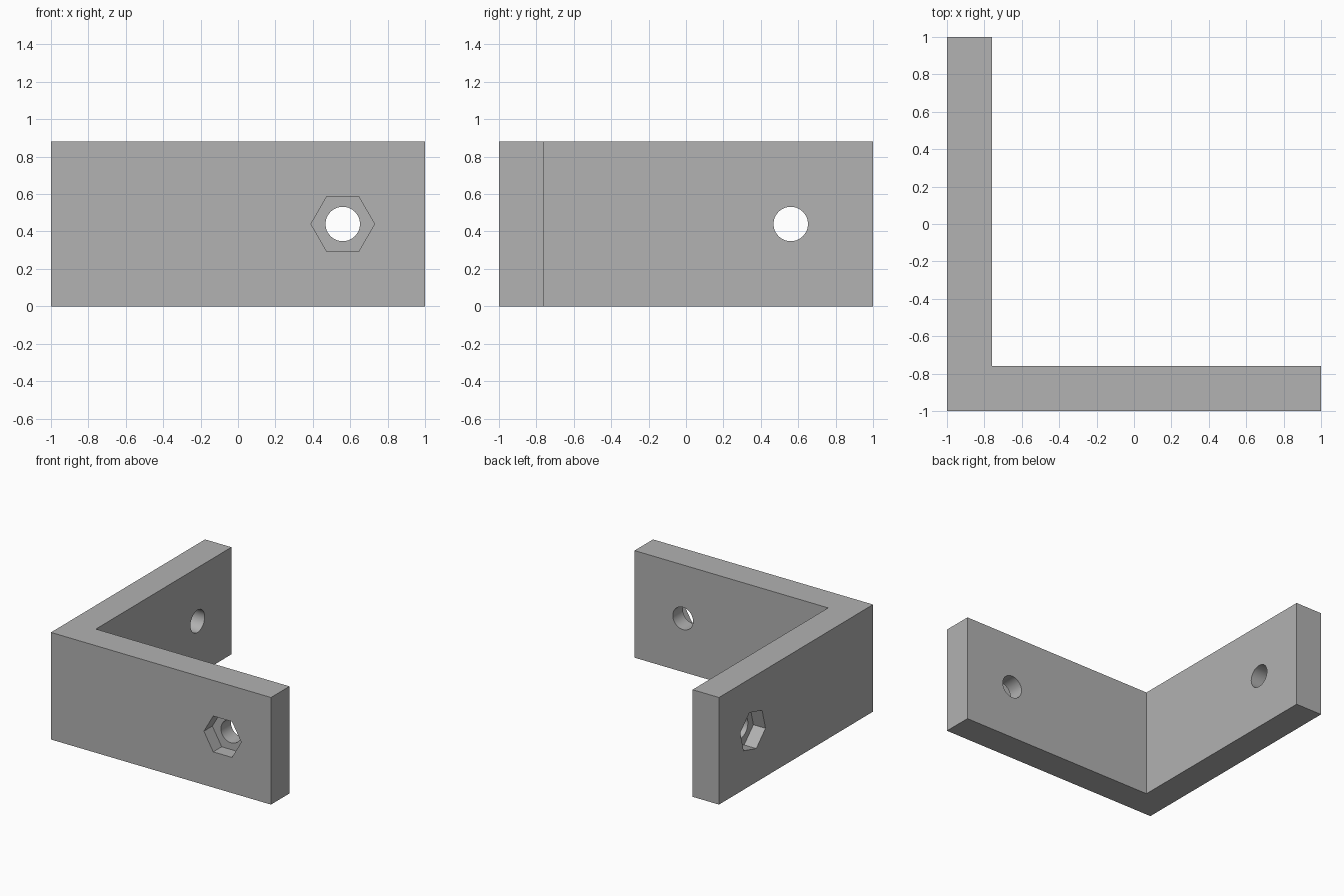
import bpy
import bmesh
from math import radians, pi
from mathutils import Matrix, Vector

if "Cube" in bpy.data.objects:
    bpy.data.objects.remove(bpy.data.objects["Cube"], do_unlink=True)

HEIGHT, THICK = 0.88, 0.24
HOLE_POS, HOLE_R = 0.56, 0.092
NUT_R, NUT_DEPTH = 0.17, 0.11

grey = bpy.data.materials.new("plain grey")
grey.use_nodes = True
colour = (0.445, 0.445, 0.445, 1)
grey.diffuse_color = colour
grey.node_tree.nodes["Principled BSDF"].inputs["Base Color"].default_value = colour


def finish(bm, name):
    bmesh.ops.recalc_face_normals(bm, faces=bm.faces)
    mesh = bpy.data.meshes.new(name)
    bm.to_mesh(mesh)
    bm.free()
    mesh.materials.append(grey)
    obj = bpy.data.objects.new(name, mesh)
    bpy.context.collection.objects.link(obj)
    return obj


def prism_cutter(name, sides, radius, start, end, axis, turn):
    """Prism along axis from start to end; turn spins it about that axis."""
    bm = bmesh.new()
    place = (Matrix.Translation((start + end) / 2)
             @ Matrix.Rotation(turn, 4, axis)
             @ Vector((0, 0, 1)).rotation_difference(axis).to_matrix().to_4x4())
    bmesh.ops.create_cone(bm, cap_ends=True, segments=sides, radius1=radius,
                          radius2=radius, depth=(end - start).length, matrix=place)
    # Start with one corner level with the prism centre
    level = Vector((0, 0, 1)).cross(axis)
    centre = (start + end) / 2
    corner = bm.verts[:][0].co - centre
    corner -= axis * corner.dot(axis)
    angle = corner.cross(level).dot(axis)
    fix = (corner.angle(level)) * (1 if angle >= 0 else -1)
    spin = Matrix.Rotation(fix + turn, 4, axis)
    bmesh.ops.rotate(bm, cent=centre, matrix=spin.to_3x3(), verts=bm.verts)
    obj = finish(bm, name)
    obj.hide_render = True
    return obj


# Corner bracket: L profile extruded upward
bm = bmesh.new()
inner = THICK - 1
profile = [(-1, -1), (1, -1), (1, inner), (inner, inner), (inner, 1), (-1, 1)]
base = bm.faces.new([bm.verts.new((x, y, 0)) for x, y in profile])
top = bmesh.ops.extrude_face_region(bm, geom=[base])["geom"]
bmesh.ops.translate(bm, vec=(0, 0, HEIGHT),
                    verts=[v for v in top if isinstance(v, bmesh.types.BMVert)])
bracket = finish(bm, "corner_bracket")

# Bolt hole and hexagonal nut pocket through each arm
arms = [
    ("front", Vector((HOLE_POS, -1, HEIGHT / 2)), Vector((0, 1, 0)), 0),
    ("side", Vector((-1, HOLE_POS, HEIGHT / 2)), Vector((1, 0, 0)), radians(15)),
]
cutters = []
for name, centre, axis, turn in arms:
    outside = centre - axis * 0.1
    cutters.append(prism_cutter(name + "_nut_pocket", 6, NUT_R, outside,
                                centre + axis * NUT_DEPTH, axis, turn))
    cutters.append(prism_cutter(name + "_bolt_hole", 48, HOLE_R, outside,
                                centre + axis * (THICK + 0.1), axis, 0))

bpy.context.view_layer.objects.active = bracket
bracket.select_set(True)
for cutter in cutters:
    cut = bracket.modifiers.new(cutter.name, 'BOOLEAN')
    cut.operation = 'DIFFERENCE'
    cut.solver = 'EXACT'
    cut.object = cutter
    bpy.ops.object.modifier_apply(modifier=cut.name)
for cutter in cutters:
    bpy.data.objects.remove(cutter, do_unlink=True)

# Smooth bolt holes, crisp edges elsewhere
bpy.ops.object.shade_smooth_by_angle(angle=pi / 6)
